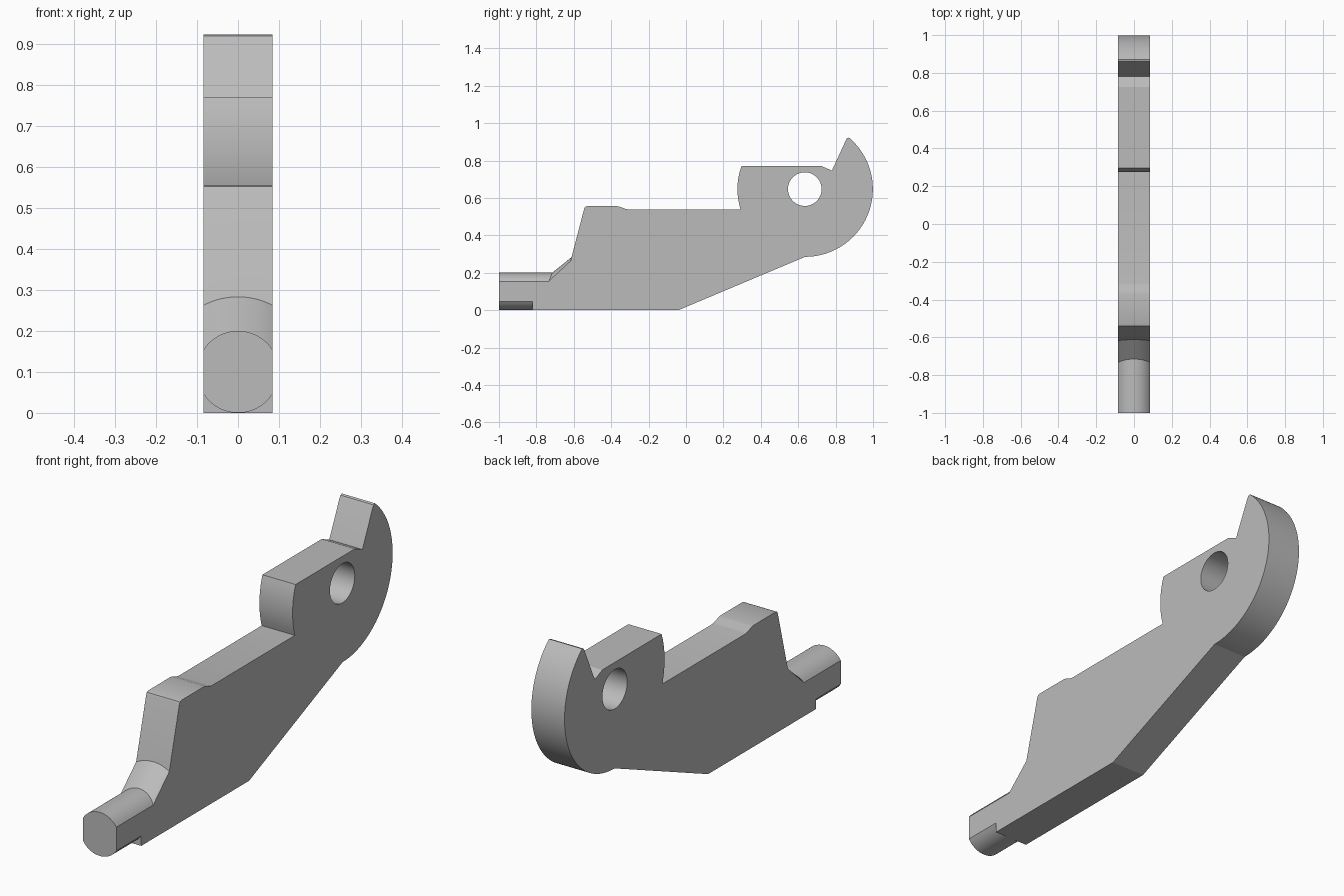
import bpy, bmesh
from math import sqrt, sin, cos, radians

cube = bpy.data.objects.get("Cube")
if cube:
    bpy.data.objects.remove(cube, do_unlink=True)

HALF = 0.084            # half thickness of the plate
ROD = 0.1               # rod radius, also its centre height
FLARE = 0.183           # radius where the flared neck meets the plate
HUB = (0.637, 0.647)    # centre of the round head and its hole
HEAD = 0.362            # head radius

grey = bpy.data.materials.new("plain grey")
grey.use_nodes = True
colour = (0.5, 0.5, 0.5, 1)
grey.diffuse_color = colour
grey.node_tree.nodes["Principled BSDF"].inputs["Base Color"].default_value = colour


def head_arc(start, end, steps):
    """Points on the head circle, angles in degrees."""
    angles = [radians(start + (end - start) * i / steps) for i in range(steps + 1)]
    return [(HUB[0] + HEAD * cos(a), HUB[1] + HEAD * sin(a)) for a in angles]


def outline(x):
    """Side outline of the lever at distance x from its middle plane."""
    h = sqrt(ROD ** 2 - x ** 2)
    low = max(ROD - h, 0.0004)
    neck = ROD + sqrt(FLARE ** 2 - x ** 2)
    # round rod and flared neck
    nose = [(-0.82, 0), (-0.82, low), (-1, low), (-1, ROD + h),
            (-0.715 - 0.4 * (ROD - h), ROD + h),
            (-0.612 - 0.25 * (ROD + FLARE - neck), neck)]
    # raised pad and straight back
    back = [(-0.545, 0.54), (-0.54, 0.552), (-0.528, 0.556), (-0.37, 0.556),
            (-0.355, 0.553), (-0.325, 0.542), (-0.31, 0.539)]
    # round head with notch and hooked tip
    notch = [(0.725, 0.77), (0.78, 0.746), (0.855, 0.909), (0.861, 0.919)]
    head = head_arc(197.3, 160.1, 10) + notch + head_arc(49.5, -90, 40)
    return nose + back + head + [(-0.04, 0)]


# Lever body: outlines lofted across the thickness
bm = bmesh.new()
SLICES = 20
rings = []
for i in range(SLICES + 1):
    x = HALF * (2 * i / SLICES - 1)
    rings.append([bm.verts.new((x, y, z)) for y, z in outline(x)])
for a, b in zip(rings, rings[1:]):
    for k in range(len(a)):
        j = (k + 1) % len(a)
        bm.faces.new((a[k], a[j], b[j], b[k]))
bm.faces.new(rings[0])
bm.faces.new(rings[-1])
bmesh.ops.recalc_face_normals(bm, faces=bm.faces)
mesh = bpy.data.meshes.new("lever_body")
bm.to_mesh(mesh)
bm.free()
mesh.materials.append(grey)
lever = bpy.data.objects.new("lever_body", mesh)
bpy.context.collection.objects.link(lever)

# Pivot hole through the head
bpy.ops.mesh.primitive_cylinder_add(vertices=48, radius=0.09, depth=1,
                                    location=(0, HUB[0] - 0.002, HUB[1]),
                                    rotation=(0, radians(90), 0))
cutter = bpy.context.object
cutter.name = "pivot_hole_cutter"
cutter.hide_render = True
cutter.data.materials.append(grey)
cut = lever.modifiers.new("pivot_hole", 'BOOLEAN')
cut.operation = 'DIFFERENCE'
cut.solver = 'EXACT'
cut.object = cutter

bpy.ops.object.select_all(action='DESELECT')
lever.select_set(True)
bpy.context.view_layer.objects.active = lever
bpy.ops.object.modifier_apply(modifier=cut.name)
bpy.data.objects.remove(cutter, do_unlink=True)

# Smooth round surfaces, sharp edges kept
bpy.ops.object.shade_smooth_by_angle(angle=radians(20))
